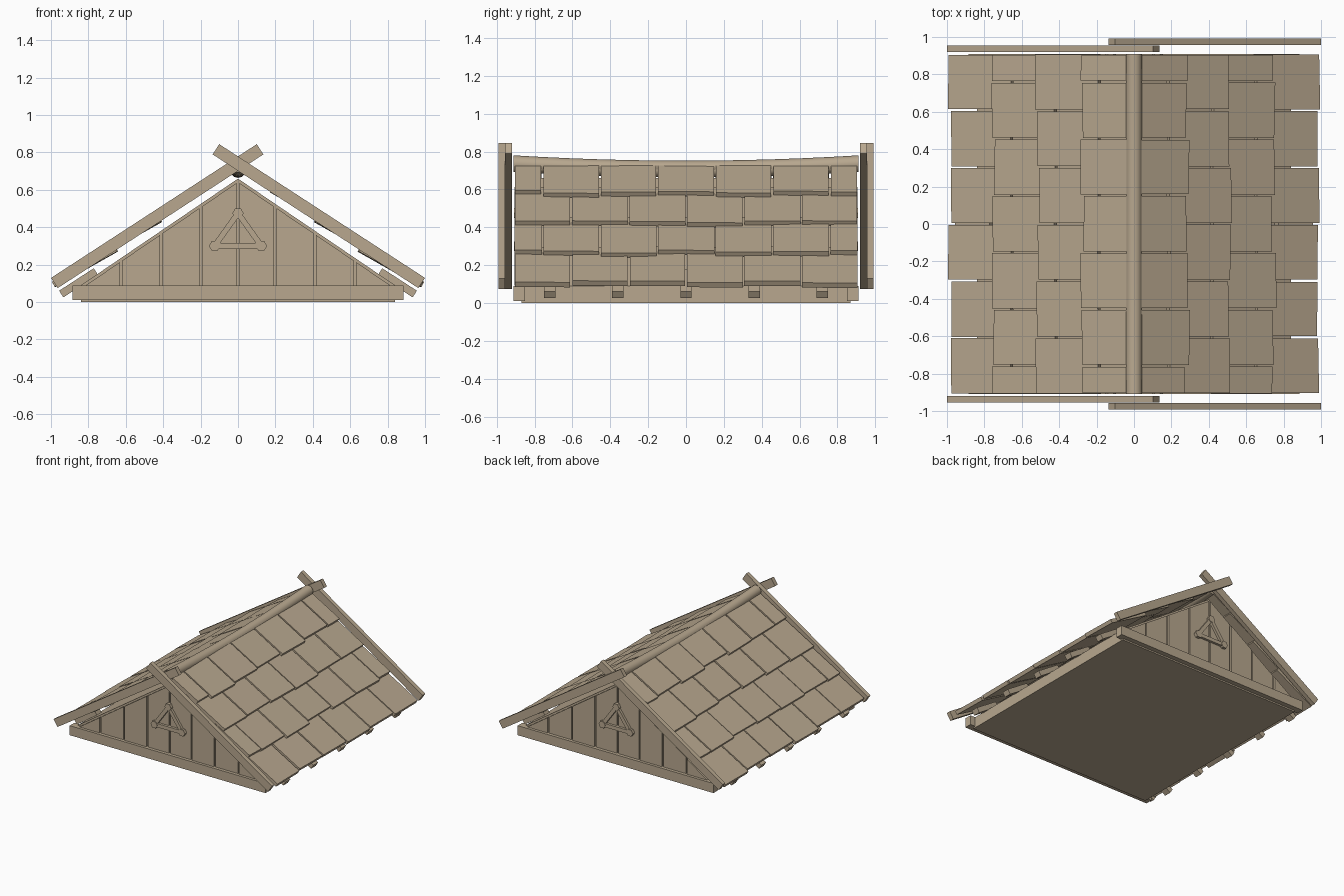
import bpy, bmesh, math, random
from mathutils import Vector

random.seed(4)
cube = bpy.data.objects.get("Cube")
if cube:
    bpy.data.objects.remove(cube)

# One wood colour for everything
wood = bpy.data.materials.new("weathered wood")
wood.use_nodes = True
TAN = (0.48, 0.39, 0.275, 1)
wood.diffuse_color = TAN
wood.node_tree.nodes["Principled BSDF"].inputs["Base Color"].default_value = TAN


def finish(bm, name):
    bmesh.ops.recalc_face_normals(bm, faces=bm.faces)
    mesh = bpy.data.meshes.new(name)
    bm.to_mesh(mesh)
    bm.free()
    mesh.materials.append(wood)
    obj = bpy.data.objects.new(name, mesh)
    bpy.context.collection.objects.link(obj)
    return obj


def prism(name, profile, y0, y1, skew=0.0):
    """Extrude an x-z profile along y; skew slides the far end down the slope."""
    bm = bmesh.new()
    near = [bm.verts.new((x, y0, z)) for x, z in profile]
    far = [bm.verts.new((x + skew, y1, z - abs(skew) * 0.3)) for x, z in profile]
    bm.faces.new(near)
    bm.faces.new(far[::-1])
    n = len(profile)
    for i in range(n):
        bm.faces.new((near[i], near[(i + 1) % n], far[(i + 1) % n], far[i]))
    return finish(bm, name)


def bar(a, b, width):
    """Rectangle profile around the line from a to b."""
    a, b = Vector(a), Vector(b)
    d = (b - a).normalized()
    side = Vector((-d.y, d.x)) * width / 2
    return [tuple(p) for p in (a + side, b + side, b - side, a - side)]


def flip(profile, s):
    return [(x * s, z) for x, z in profile]


# Attic body with flat underside
HALF, EAVE, APEX = 0.84, 0.09, 0.66
SLOPE = (APEX - EAVE) / HALF
prism("attic_body", [(-HALF, 0), (HALF, 0), (HALF, EAVE), (0, APEX), (-HALF, EAVE)], -0.87, 0.87)

# Gable ends: tie beam, planks, ornament
plank_edges = [0, 0.2, 0.41, 0.625, 0.82]
corners = [(0, 0.475), (0.125, 0.3), (-0.125, 0.3)]
for f, end in ((-1, "front"), (1, "back")):
    prism(end + "_tie_beam", [(-0.885, 0.012), (0.885, 0.012), (0.885, 0.09), (-0.885, 0.09)],
          f * 0.85, f * 0.91)
    for s in (-1, 1):
        for i, (a, b) in enumerate(zip(plank_edges, plank_edges[1:])):
            a, b = a + 0.007, b - 0.007
            top = [(b, APEX - 0.018 - SLOPE * b), (a, APEX - 0.018 - SLOPE * a)]
            prism(f"{end}_gable_plank", flip([(a, 0.05), (b, 0.05)] + top, s),
                  f * 0.86, f * (0.884 + 0.004 * (i % 2)))
    for i in range(3):
        prism(end + "_ornament_bar", bar(corners[i], corners[(i + 1) % 3], 0.03),
              f * 0.87, f * 0.904)
        cx, cz = corners[i]
        knob = [(cx + 0.03 * math.cos(k * math.pi / 3), cz + 0.03 * math.sin(k * math.pi / 3))
                for k in range(6)]
        prism(end + "_ornament_knob", knob, f * 0.87, f * 0.908)

    # Crossed bargeboards, one in front of the other
    for s, y in ((-1, 0.92), (1, 0.956)):
        prism(end + "_bargeboard", flip(bar((0.982, 0.102), (-0.118, 0.817), 0.065), s),
              f * y, f * (y + 0.035))

# Rafter tails under the eaves
for s in (-1, 1):
    for k in range(-2, 3):
        prism("rafter_tail", flip(bar((0.945, 0.043), (0.76, 0.163), 0.042), s),
              k * 0.36 - 0.03, k * 0.36 + 0.03)

# Shingle rows, each tilted so its lower edge lies on the row below
LEN, TILT, THICK = 0.325, 0.565, 0.03
for s in (-1, 1):
    for row in range(4):
        x = 0.97 - row * 0.234
        z = 0.088 + row * 0.158
        length = min(LEN, x)
        cuts = [-0.91 + 0.3035 * k for k in range(7)]
        if row % 2:
            cuts = [-0.91] + [c + 0.152 for c in cuts[:-1]] + [0.91]
        for a, b in zip(cuts, cuts[1:]):
            dx = random.uniform(-0.014, 0.012)
            lo = Vector((x + dx, z - dx * 0.6))
            hi = Vector((x - length, z + length * TILT))
            n = Vector((TILT, 1)).normalized() * THICK
            shape = [tuple(p) for p in (lo, lo + n, hi + n, hi)]
            gap = random.uniform(0.003, 0.007)
            prism("roof_shingle", flip(shape, s), a + gap, b - gap, random.uniform(-0.006, 0.006))

# Sagging round ridge beam
bm = bmesh.new()
SIDES, STEPS = 12, 12
rings = []
for j in range(STEPS + 1):
    t = 2 * j / STEPS - 1
    zc = 0.708 + 0.028 * t * t
    rings.append([bm.verts.new((0.044 * math.cos(2 * math.pi * k / SIDES), 0.91 * t,
                                zc + 0.044 * math.sin(2 * math.pi * k / SIDES)))
                  for k in range(SIDES)])
for p, q in zip(rings, rings[1:]):
    for k in range(SIDES):
        m = (k + 1) % SIDES
        bm.faces.new((p[k], p[m], q[m], q[k]))
bm.faces.new(rings[0])
bm.faces.new(rings[-1])
ridge = finish(bm, "ridge_beam")
bpy.ops.object.select_all(action="DESELECT")
ridge.select_set(True)
bpy.context.view_layer.objects.active = ridge
bpy.ops.object.shade_smooth_by_angle(angle=math.radians(40))
